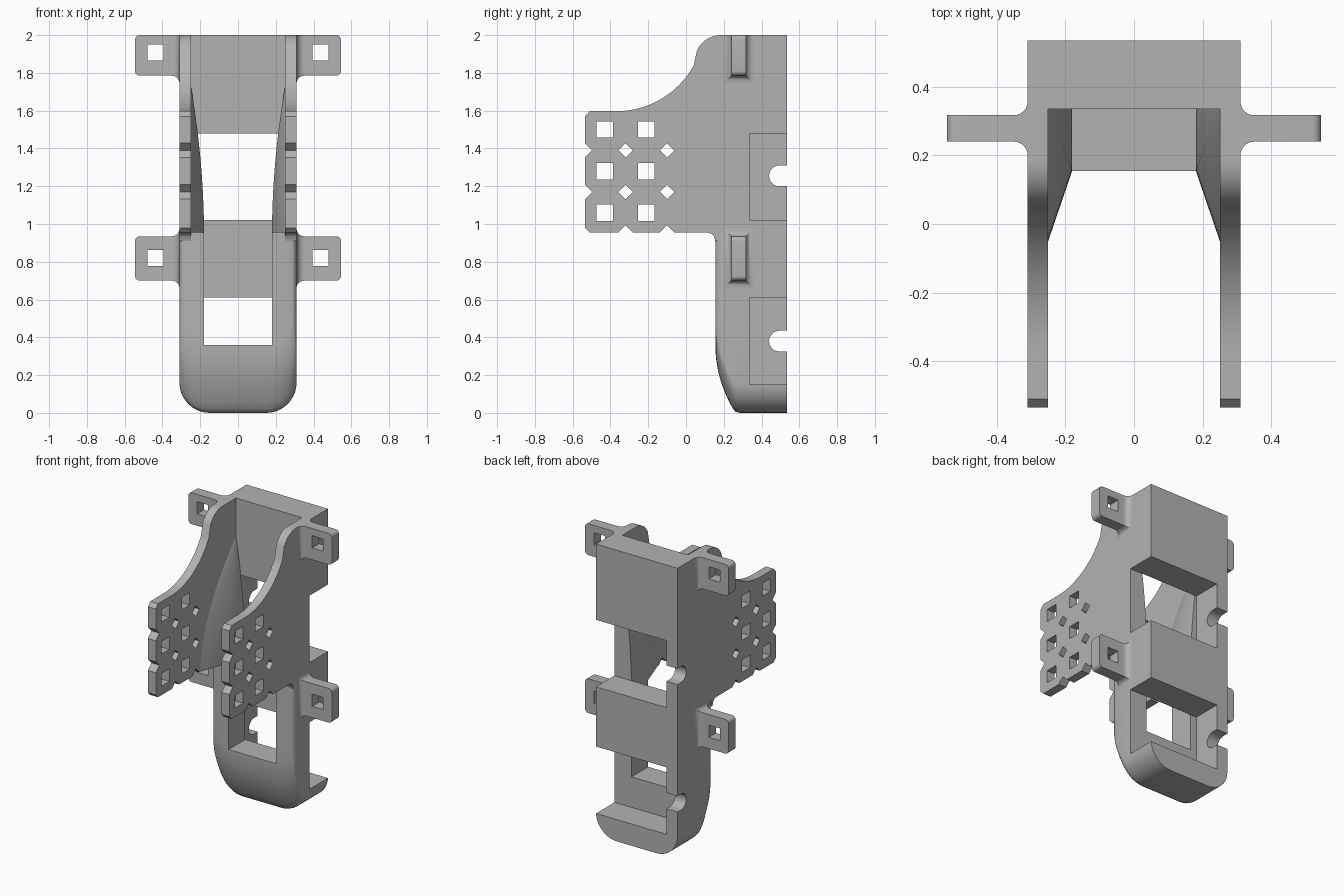
import bpy, bmesh, math

cube = bpy.data.objects.get("Cube")
if cube:
    bpy.data.objects.remove(cube, do_unlink=True)

grey = bpy.data.materials.new("plain grey")
grey.use_nodes = True
grey.diffuse_color = (0.45, 0.45, 0.45, 1)
grey.node_tree.nodes["Principled BSDF"].inputs["Base Color"].default_value = grey.diffuse_color

BACK, INNER, LEG = 0.535, 0.335, 0.155   # depth planes
OUT, WALL, SLOT = 0.31, 0.25, 0.18       # half widths
BASE = 0.955                             # height where the side walls start


def loft(name, rings):
    """Skin a list of equal-length point rings and cap both ends."""
    bm = bmesh.new()
    loops = [[bm.verts.new(p) for p in ring] for ring in rings]
    n = len(loops[0])
    for a, b in zip(loops, loops[1:]):
        for i in range(n):
            bm.faces.new((a[i], a[(i + 1) % n], b[(i + 1) % n], b[i]))
    bm.faces.new(loops[0])
    bm.faces.new(loops[-1])
    bmesh.ops.remove_doubles(bm, verts=bm.verts, dist=1e-5)
    bmesh.ops.recalc_face_normals(bm, faces=bm.faces)
    me = bpy.data.meshes.new(name)
    bm.to_mesh(me)
    bm.free()
    me.materials.append(grey)
    ob = bpy.data.objects.new(name, me)
    bpy.context.collection.objects.link(ob)
    return ob


def prism_x(name, pts, x0, x1):
    return loft(name, [[(x, y, z) for y, z in pts] for x in (x0, x1)])


def box(name, x0, x1, y0, y1, z0, z1):
    return prism_x(name, [(y0, z0), (y1, z0), (y1, z1), (y0, z1)], x0, x1)


def cut(ob, cutters):
    for c in cutters:
        mod = ob.modifiers.new("cut", 'BOOLEAN')
        mod.operation, mod.solver, mod.object = 'DIFFERENCE', 'EXACT', c
        activate(ob)
        bpy.ops.object.modifier_apply(modifier=mod.name)
        bpy.data.objects.remove(c, do_unlink=True)


def activate(ob):
    bpy.ops.object.select_all(action='DESELECT')
    bpy.context.view_layer.objects.active = ob
    ob.select_set(True)


def smooth(ob):
    activate(ob)
    bpy.ops.object.shade_smooth_by_angle(angle=math.radians(32))


def notch(z):
    """Cable notch cutter: a slot with a round end."""
    r, c = 0.055, 0.495
    arc = [math.pi / 2 + math.pi * i / 16 for i in range(17)]
    pts = [(c + r * math.cos(a), z + r * math.sin(a)) for a in arc]
    return prism_x("notch_cutter", pts + [(0.6, z - r), (0.6, z + r)], -0.5, -0.2)


# Lower body: U-shaped sections swept from the rounded front to the back
def u_section(y, w, z0):
    r = 0.16 - (OUT - w)
    arc = [math.pi / 2 * i / 10 for i in range(11)]
    right = [(w - r + r * math.cos(a), y, z0 + r - r * math.sin(a)) for a in arc]
    left = [(-x, yy, z) for x, yy, z in reversed(right)]
    return [(w, y, BASE)] + right + left + [(-w, y, BASE)]


body = loft("lower_body", [u_section(*s) for s in (
    (LEG, 0.285, 0.34), (0.16, 0.297, 0.28), (0.17, 0.305, 0.22), (0.185, OUT, 0.165),
    (0.205, OUT, 0.11), (0.23, OUT, 0.055), (0.25, OUT, 0.02), (0.263, OUT, 0.006),
    (0.285, OUT, 0), (BACK, OUT, 0))])
cut(body, [box("window_cutter", -SLOT, SLOT, 0, INNER, 0.36, 1.2),
           box("back_cutter", -0.225, 0.5, INNER, 0.7, 0.15, 0.61),
           notch(0.38)])
smooth(body)

# Back panels and the single rail beside the upper opening
box("middle_panel", -OUT, OUT, INNER, BACK, BASE, 1.02)
box("top_panel", -OUT, OUT, INNER, BACK, 1.48, 2)
rail = box("back_rail", -OUT, -0.225, INNER, BACK, 1.02, 1.48)
cut(rail, [notch(1.255)])
smooth(rail)

# Side wall outline, walked from the top back round the front to the bottom
HOLE_Y, HOLE_Z = (-0.43, -0.21), (1.06, 1.28, 1.5)
GAP_Y, GAP_Z = (-0.32, -0.1), (1.17, 1.39)
d = 0.038
outline = [(INNER, 2), (0.185, 2)]
for i in range(1, 9):                       # convex shoulder
    a = math.radians(90 + 65 * i / 8)
    outline.append((0.185 + 0.14 * math.cos(a), 1.86 + 0.14 * math.sin(a)))
for i in range(1, 17):                      # concave sweep
    a = math.radians(-25 - 65 * i / 16)
    outline.append((-0.37 + 0.47 * math.cos(a), 2.067 + 0.47 * math.sin(a)))
outline += [(-0.51, 1.597), (-0.535, 1.57)]
for z in reversed(GAP_Z):                   # notched front edge
    outline += [(-0.535, z + d), (-0.535 + d, z), (-0.535, z - d)]
outline += [(-0.535, 0.98), (-0.51, BASE)]
for y in GAP_Y:                             # notched bottom edge
    outline += [(y - d, BASE), (y, BASE + d), (y + d, BASE)]
outline += [(0.115, BASE), (0.135, 0.948), (0.148, 0.935), (LEG, 0.91),
            (0.17, 0.91), (0.17, BASE), (INNER, BASE)]


def hole(y, z, r, turn):
    pts = [(y + r * math.cos(turn + i * math.pi / 2),
            z + r * math.sin(turn + i * math.pi / 2)) for i in range(4)]
    return prism_x("hole_cutter", pts, -0.5, 0.5)


def taper_ring(side, k):
    """Section of the inner thickening, fading out towards the top."""
    p = k ** 1.9
    x = WALL - 0.07 * (1 - p)
    yb, ym = -0.05 + 0.385 * p, LEG + 0.18 * p
    z = BASE + 0.78 * k
    ring = [(WALL, yb), (x, ym), (x, INNER), (WALL, INNER)]
    return [(side * px, py, z) for px, py in ring]


def lug(name, side, z0, z1, zc, flare_top):
    """Strap lug with a filleted root, rounded tip and square hole."""
    rings = []

    def ring(x, oy, lo, hi):
        ya, yb = 0.24 - oy, 0.317 + oy
        rings.append([(side * x, ya, z0 - lo), (side * x, yb, z0 - lo),
                      (side * x, yb, z1 + hi), (side * x, ya, z1 + hi)])
    for i in range(7):
        a = math.pi / 2 * i / 6
        o = 0.04 * (1 - math.sin(a))
        ring(OUT + 0.04 * (1 - math.cos(a)), o, o, o * flare_top)
    for i in range(7):
        a = math.pi / 2 * i / 6
        s = 0.025 * (1 - math.cos(a))
        ring(0.52 + 0.025 * math.sin(a), 0, -s, -s)
    ob = loft(name, rings)
    xc, h = side * 0.437, 0.042
    cut(ob, [box("lug_cutter", xc - h, xc + h, 0, 0.6, zc - h, zc + h)])
    smooth(ob)


for side, label in ((1, "left"), (-1, "right")):
    wall = prism_x(label + "_side_wall", outline, side * WALL, side * OUT)
    cut(wall, [hole(y, z, 0.061, math.pi / 4) for y in HOLE_Y for z in HOLE_Z] +
              [hole(y, z, d, 0) for y in GAP_Y for z in GAP_Z])
    smooth(wall)
    smooth(loft(label + "_wall_taper", [taper_ring(side, i / 16) for i in range(17)]))
    lug(label + "_upper_lug", side, 1.785, 2, 1.908, 0)
    lug(label + "_lower_lug", side, 0.7, 0.935, 0.82, 1)
